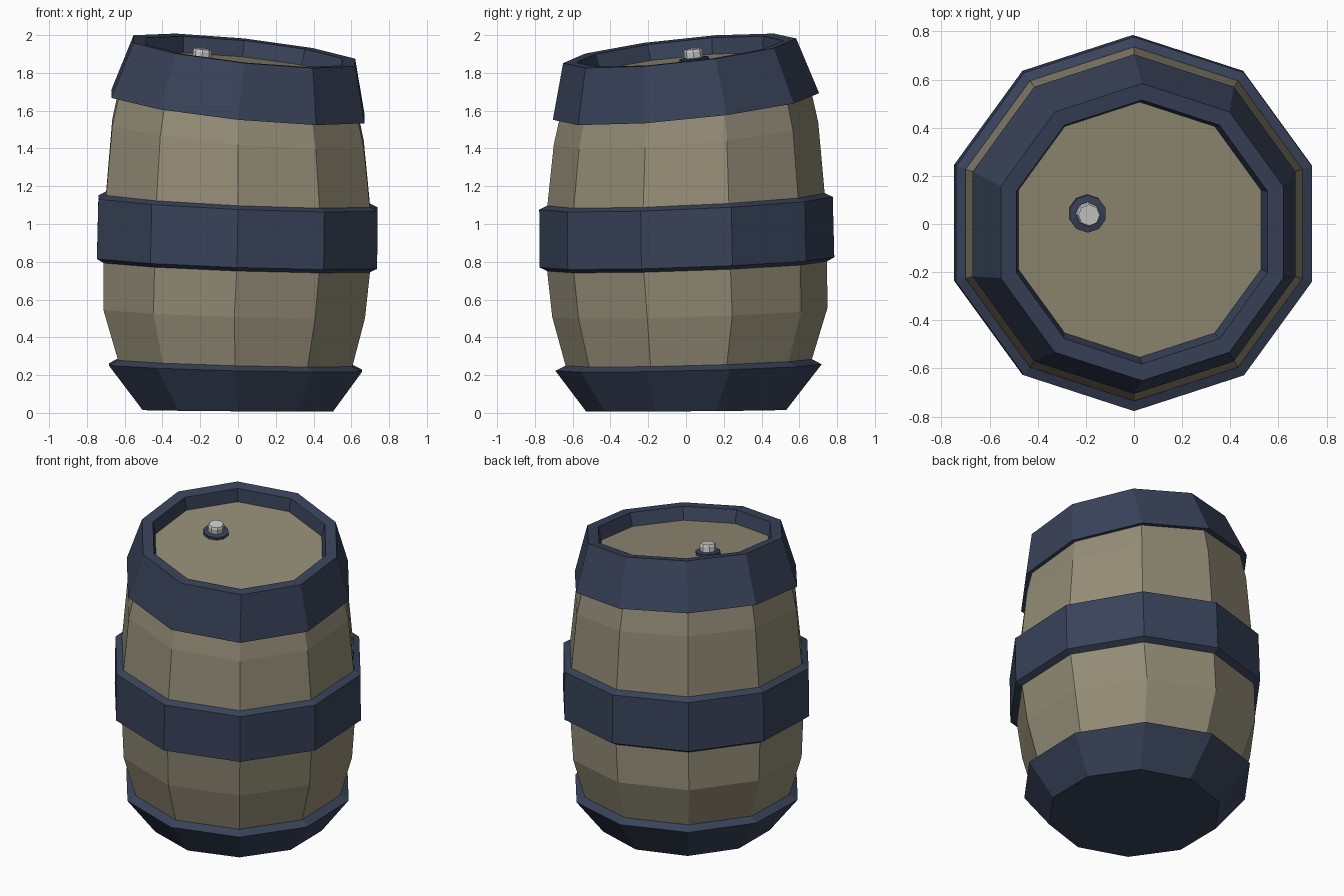
import bpy, bmesh, math

if "Cube" in bpy.data.objects:
    bpy.data.objects.remove(bpy.data.objects["Cube"])


def material(name, rgb):
    m = bpy.data.materials.new(name)
    m.diffuse_color = (*rgb, 1)
    m.use_nodes = True
    m.node_tree.nodes["Principled BSDF"].inputs["Base Color"].default_value = m.diffuse_color
    return m


wood = material("wood", (0.29, 0.26, 0.18))
iron = material("dark_blue_iron", (0.04, 0.055, 0.10))

# Leaning of the barrel: height, tilt, sideways shift
LEAN = [(0.0, 0.006, 0.0), (0.27, 0.027, -0.015), (0.53, 0.031, -0.02),
        (0.80, 0.035, -0.005), (1.11, 0.043, 0.0), (1.62, 0.10, 0.0),
        (1.92, 0.106, 0.034), (2.2, 0.106, 0.06)]


def lean(x, y, z):
    for (z0, s0, o0), (z1, s1, o1) in zip(LEAN, LEAN[1:]):
        if z <= z1:
            t = (z - z0) / (z1 - z0)
            s, o = s0 + (s1 - s0) * t, o0 + (o1 - o0) * t
            break
    return (x + o, y - o, z + s * (y - x))


def lathe(name, profile, mat=None, sides=10, centre=(0, 0),
          cap_start=False, cap_end=False):
    """Spin a (radius, height) profile into flat facets and lean it."""
    bm = bmesh.new()
    rings = []
    for r, z in profile:
        ring = []
        for i in range(sides):
            a = math.pi / 2 + 2 * math.pi * i / sides
            ring.append(bm.verts.new(lean(centre[0] + r * math.cos(a),
                                          centre[1] + r * math.sin(a), z)))
        rings.append(ring)
    for lo, hi in zip(rings, rings[1:]):
        for i in range(sides):
            j = (i + 1) % sides
            bm.faces.new((lo[i], lo[j], hi[j], hi[i]))
    if cap_start:
        bm.faces.new(rings[0][::-1])
    if cap_end:
        bm.faces.new(rings[-1])
    me = bpy.data.meshes.new(name)
    bm.to_mesh(me)
    bm.free()
    ob = bpy.data.objects.new(name, me)
    bpy.context.collection.objects.link(ob)
    if mat:
        me.materials.append(mat)
    return ob


# Bulging wooden staves
lathe("staves", [(0.65, 0.26), (0.728, 0.53), (0.742, 0.79), (0.735, 1.12),
                 (0.70, 1.48), (0.665, 1.635)], wood)

# Iron foot, middle hoop and top hoop with its inner wall
lathe("bottom_hoop", [(0.53, 0.012), (0.705, 0.24), (0.652, 0.267)], iron,
      cap_start=True)
lathe("middle_hoop", [(0.738, 0.775), (0.78, 0.797), (0.777, 1.11),
                      (0.735, 1.13)], iron)
lathe("top_hoop", [(0.667, 1.63), (0.705, 1.622), (0.617, 1.917),
                   (0.548, 1.913), (0.53, 1.83)], iron)

# Recessed lid
lathe("lid", [(0.532, 1.83)], wood, cap_end=True)

# Bung and its collar
spot = (-0.218, 0.068)
lathe("bung_collar", [(0.078, 1.83), (0.078, 1.848), (0.048, 1.852)], iron,
      centre=spot)
lathe("bung", [(0.05, 1.83), (0.05, 1.885), (0.044, 1.897)], sides=8,
      centre=spot, cap_end=True)
